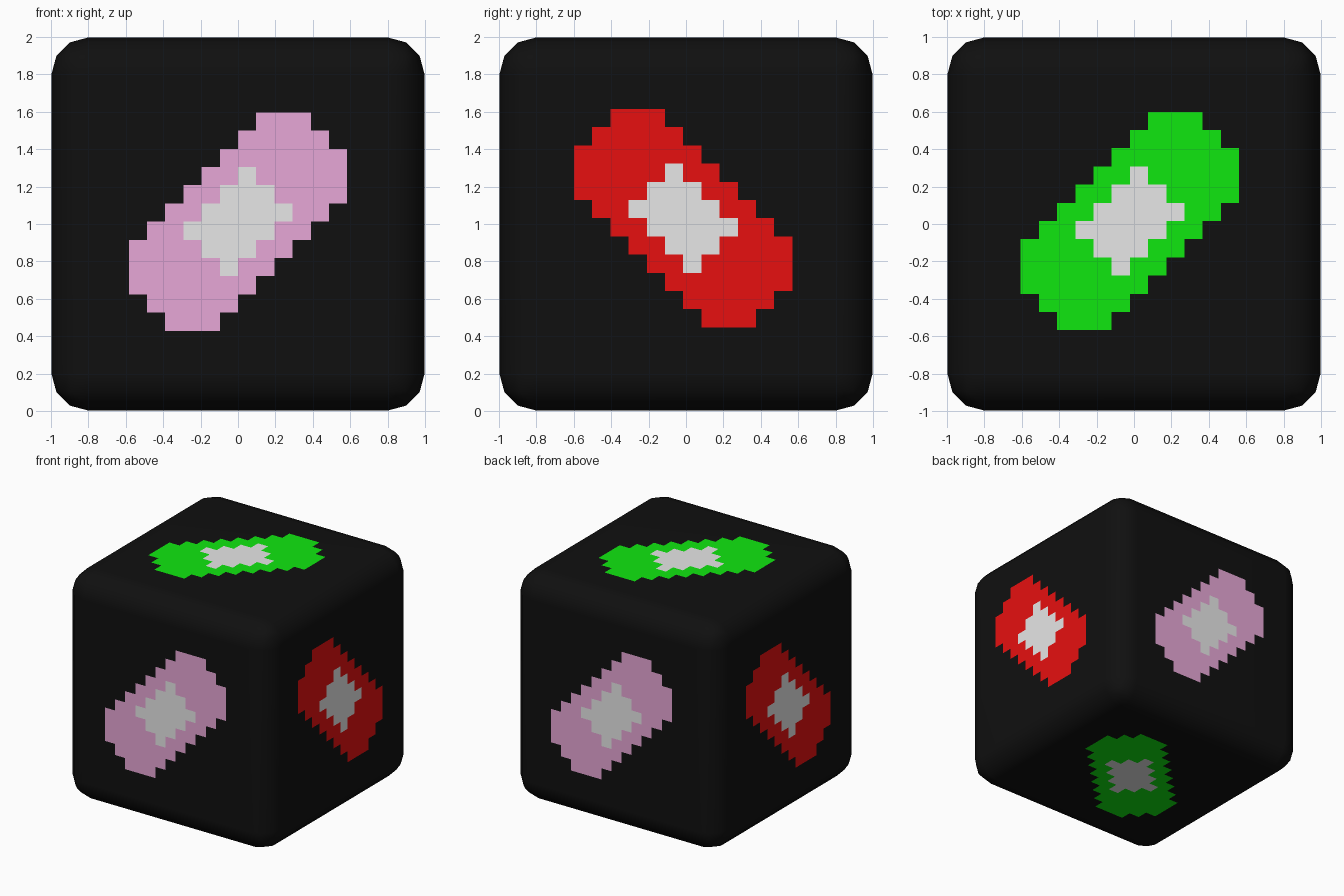
import bpy, bmesh, math
from mathutils import Vector

if "Cube" in bpy.data.objects:
    bpy.data.objects.remove(bpy.data.objects["Cube"])

HALF = 0.998      # body half size; plates sit just above it at 1.0
CELL = 0.0973     # size of one mosaic square


def material(name, rgb):
    m = bpy.data.materials.new(name)
    m.diffuse_color = (*rgb, 1)
    m.use_nodes = True
    m.node_tree.nodes["Principled BSDF"].inputs["Base Color"].default_value = m.diffuse_color
    return m


BLACK = material("black", (0.005, 0.005, 0.005))
WHITE = material("light grey", (0.8, 0.8, 0.8))
PINK = material("pink", (0.8, 0.39, 0.68))
RED = material("red", (0.8, 0.005, 0.005))
GREEN = material("green", (0.005, 0.8, 0.005))


def add_object(name, bm, mat):
    me = bpy.data.meshes.new(name)
    bm.to_mesh(me)
    bm.free()
    me.materials.append(mat)
    ob = bpy.data.objects.new(name, me)
    bpy.context.collection.objects.link(ob)
    return ob


# Rounded cube body
bm = bmesh.new()
bmesh.ops.create_cube(bm, size=2 * HALF)
bmesh.ops.bevel(bm, geom=bm.edges[:], offset=0.2, offset_type='OFFSET',
                segments=3, profile=0.5, affect='EDGES')
bmesh.ops.translate(bm, verts=bm.verts[:], vec=(0, 0, 1))
body = add_object("body", bm, BLACK)
bpy.context.view_layer.objects.active = body
body.select_set(True)
bpy.ops.object.shade_smooth_by_angle(angle=math.radians(40))
body.modifiers.new("flat_sides", 'WEIGHTED_NORMAL')

# Upper half of the mosaic, first and last column per row;
# the lower half is the same turned by 180 degrees
OUTER = [(7, 10), (6, 11), (5, 12), (4, 12), (3, 12), (2, 11)]
INNER = [None, None, None, (6, 7), (5, 8), (4, 9)]


def full(rows):
    return rows + [r and (12 - r[1], 12 - r[0]) for r in reversed(rows)]


OUTER, INNER = full(OUTER), full(INNER)


def mosaic(name, spans, mat, n, u, v, centre, flip):
    n, u, v = Vector(n), Vector(u), Vector(v)
    bm = bmesh.new()
    for row, a, b in spans:
        if flip:
            a, b = 12 - b, 12 - a
        corners = [(a, 11 - row), (b, 11 - row), (b, 12 - row), (a, 12 - row)]
        bm.faces.new([bm.verts.new(Vector((0, 0, 1)) + n
                                   + u * (centre[0] + (i - 6) * CELL)
                                   + v * (centre[1] + (j - 6) * CELL))
                      for i, j in corners])
    bmesh.ops.remove_doubles(bm, verts=bm.verts[:], dist=1e-4)
    add_object(name, bm, mat)


# Spans of the coloured border leave out the light centre
border, core = [], []
for r, (o, i) in enumerate(zip(OUTER, INNER)):
    if i:
        border += [(r, o[0], i[0]), (r, i[1], o[1])]
        core.append((r, *i))
    else:
        border.append((r, *o))

# Sides: normal, right, up, centre of the mosaic, mirrored or not
X, Y, Z = (1, 0, 0), (0, 1, 0), (0, 0, 1)
NX, NY, NZ = (-1, 0, 0), (0, -1, 0), (0, 0, -1)
SIDES = [
    ("front", PINK, NY, X, Z, (0.0, 0.013), False),
    ("back", PINK, Y, NX, Z, (-0.02, -0.004), False),
    ("right", RED, X, Y, Z, (-0.015, 0.031), True),
    ("left", RED, NX, NY, Z, (-0.015, -0.017), True),
    ("top", GREEN, Z, X, Y, (-0.022, 0.016), False),
    ("bottom", GREEN, NZ, Y, X, (-0.01, 0.02), False),
]
for name, colour, n, u, v, c, flip in SIDES:
    mosaic(name + "_mosaic_border", border, colour, n, u, v, c, flip)
    mosaic(name + "_mosaic_centre", core, WHITE, n, u, v, c, flip)
